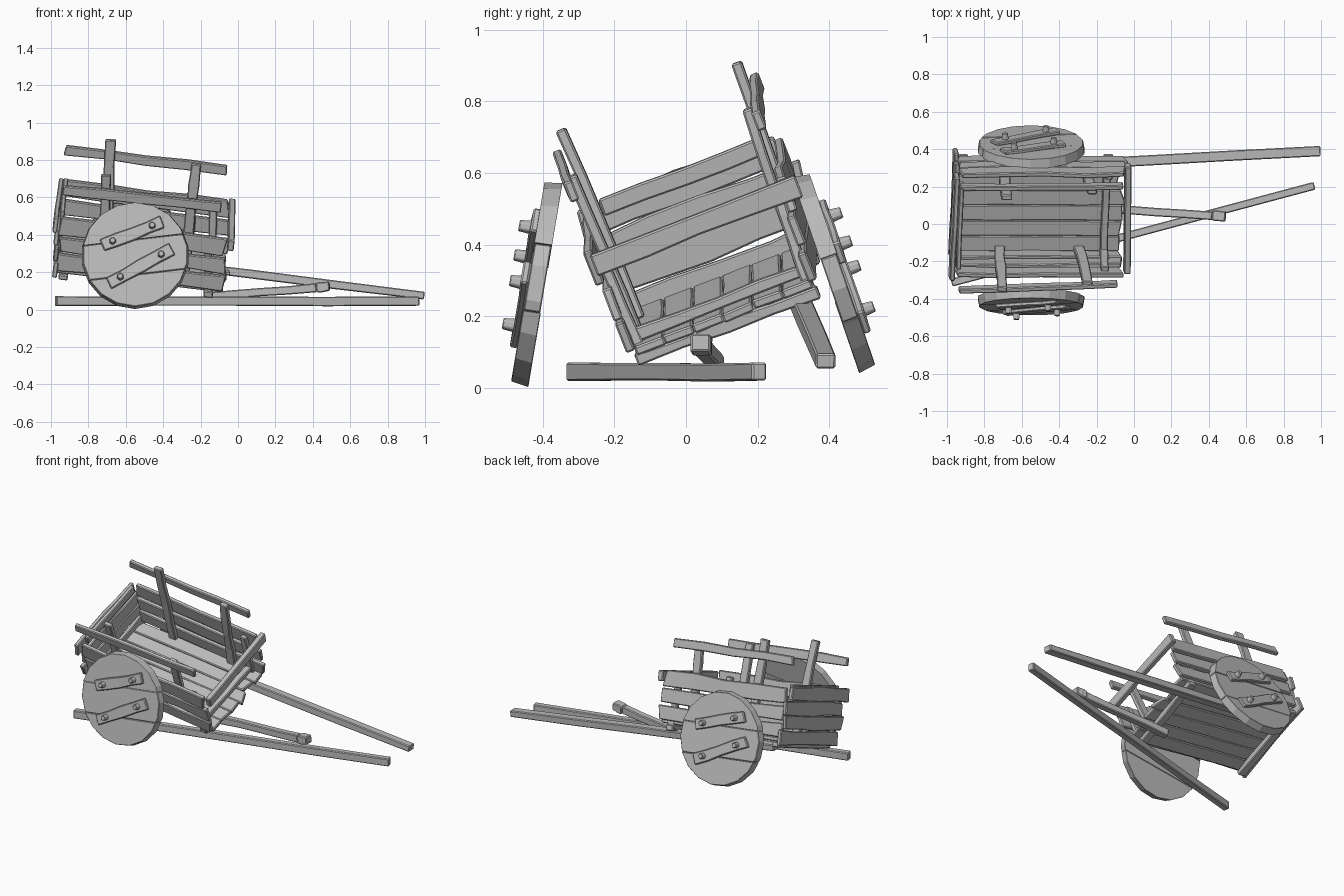
import bpy, bmesh, math, random
from mathutils import Vector, Matrix

random.seed(4)
if "Cube" in bpy.data.objects:
    bpy.data.objects.remove(bpy.data.objects["Cube"])

wood = bpy.data.materials.new("weathered grey wood")
wood.use_nodes = True
GREY = (0.5, 0.5, 0.5, 1)
wood.diffuse_color = GREY
wood.node_tree.nodes["Principled BSDF"].inputs["Base Color"].default_value = GREY

# The cart body leans to one side and dips toward the shafts
BODY = (Matrix.Translation((-0.07, 0.115, 0.168))
        @ Matrix.Rotation(math.radians(6.8), 4, 'Y')
        @ Matrix.Rotation(math.radians(21), 4, 'X'))
WORLD = Matrix.Identity(4)


def finish(name, bm, frame, bevel):
    bmesh.ops.recalc_face_normals(bm, faces=bm.faces)
    mesh = bpy.data.meshes.new(name)
    bm.to_mesh(mesh)
    bm.free()
    mesh.materials.append(wood)
    ob = bpy.data.objects.new(name, mesh)
    ob.matrix_world = frame
    bpy.context.collection.objects.link(ob)
    mod = ob.modifiers.new("worn edges", 'BEVEL')
    mod.width = bevel
    mod.segments = 1
    mod.limit_method = 'ANGLE'


def board(name, a, b, width, thick, up=(0, 0, 1), frame=BODY, rough=0.004, ragged=0.0,
          sections=5):
    """A hewn board from a to b; width runs along up, with uneven edges and ragged ends."""
    a, b, up = Vector(a), Vector(b), Vector(up)
    along = (b - a).normalized()
    side = along.cross(up).normalized()
    up = side.cross(along)
    bm = bmesh.new()
    rings = []
    for i in range(sections):
        centre = a.lerp(b, i / (sections - 1))
        wobble = {u: random.uniform(-rough, rough) for u in (1, -1)}
        chip = {u: random.uniform(-ragged, ragged) for u in (1, -1)}
        bow = random.uniform(-rough, rough) * 0.5
        ring = []
        for u, s in ((1, 1), (1, -1), (-1, -1), (-1, 1)):
            p = centre + up * (u * width / 2 + wobble[u]) + side * (s * thick / 2 + bow)
            if i in (0, sections - 1):
                p += along * chip[u]
            ring.append(bm.verts.new(p))
        rings.append(ring)
    for r, q in zip(rings, rings[1:]):
        for k in range(4):
            bm.faces.new((r[k], r[(k + 1) % 4], q[(k + 1) % 4], q[k]))
    bm.faces.new(rings[0])
    bm.faces.new(rings[-1])
    finish(name, bm, frame, 0.005)


# Floor planks with broken front ends
for i in range(6):
    y = -0.22 + i * 0.088
    board("floor_plank", (-0.9, y, 0.03), (random.uniform(-0.03, 0.02), y, 0.03),
          0.087, 0.026, up=(0, 1, 0), rough=0.002, ragged=0.02)

# Cross beams under and over the floor
for x in (-0.08, -0.86):
    board("under_beam", (x, -0.272, -0.002), (x, 0.272, -0.002), 0.035, 0.05)
board("floor_batten", (-0.09, -0.25, 0.065), (-0.09, 0.25, 0.065), 0.035, 0.04)

# Side walls, corner posts, stakes and upper rails
for side, label in ((-1, "right"), (1, "left")):
    for z, width, front in ((0.075, 0.09, 0.0), (0.178, 0.085, -0.01), (0.285, 0.1, -0.02)):
        y = side * (0.268 + z * 0.06)
        board(label + "_wall_plank", (-0.9, y, z + 0.01), (front, y, z),
              width, 0.026, rough=0.008, ragged=0.015)
    board(label + "_corner_post", (-0.08, side * 0.25, -0.01), (-0.11, side * 0.262, 0.31),
          0.045, 0.03, up=(1, 0, 0))
    for foot, top, height in ((-0.65, -0.695, 0.61), (-0.22, -0.225, 0.53)):
        board(label + "_stake", (foot, side * 0.245, 0.04), (top, side * 0.262, height),
              0.055, 0.03, up=(1, 0, 0))
for label, back, front in (("right", -0.305, -0.272), ("left", 0.285, 0.288)):
    board(label + "_upper_rail", (-0.93, back, 0.512), (-0.055, front, 0.507),
          0.052, 0.026, rough=0.005, ragged=0.015)

# Front top bar
board("front_top_bar", (0.01, -0.285, 0.3), (-0.01, 0.33, 0.3), 0.06, 0.035)

# Rear panel with staggered planks, and its top rail
for i, shift in enumerate((0.01, -0.015, 0.015, -0.02)):
    z = 0.045 + i * 0.09
    x = -0.9 - z * 0.1
    board("rear_plank", (x, shift - 0.3, z), (x, shift + 0.3, z),
          0.085, 0.026, rough=0.007, ragged=0.01)
board("rear_top_rail", (-0.905, -0.245, 0.34), (-0.905, 0.245, 0.34), 0.05, 0.025)

# Shafts: one still under the cart, one fallen on the ground, and a loose beam
board("left_shaft", (-0.86, 0.29, 0.305), (0.995, 0.39, 0.075), 0.045, 0.055,
      frame=WORLD, rough=0.002)
board("fallen_shaft", (-0.975, -0.315, 0.045), (0.965, 0.205, 0.045), 0.05, 0.042,
      frame=WORLD, rough=0.002)
board("loose_beam", (-0.18, 0.085, 0.065), (0.42, 0.045, 0.118), 0.045, 0.045, frame=WORLD)
board("loose_beam_tip", (0.42, 0.045, 0.118), (0.49, 0.04, 0.124), 0.05, 0.055, frame=WORLD)

# Solid wheels: plank disc, two battens and four bolts on the outer face
RADIUS, THICK = 0.289, 0.05
BATTENS = (((-0.18, 0.045), (0.15, 0.175)), ((-0.14, -0.16), (0.2, 0.03)))
LINE = Vector((-0.12, 1, 0)).normalized()


def wheel(label, frame):
    cuts = (-0.5, -0.11, 0.08, 0.5)
    for i, (low, high) in enumerate(zip(cuts, cuts[1:])):
        bm = bmesh.new()
        bmesh.ops.create_cone(bm, cap_ends=True, segments=18, radius1=RADIUS,
                              radius2=RADIUS - 0.008, depth=THICK - 0.003 * (i % 2))
        for limit, sign in ((low + 0.001, -1), (high - 0.001, 1)):
            geom = bm.verts[:] + bm.edges[:] + bm.faces[:]
            cut = bmesh.ops.bisect_plane(bm, geom=geom, plane_co=LINE * limit,
                                         plane_no=LINE * sign, clear_outer=True)
            edges = [e for e in cut["geom_cut"] if isinstance(e, bmesh.types.BMEdge)]
            if edges:
                bmesh.ops.edgeloop_fill(bm, edges=edges)
        finish(label + "_wheel_plank", bm, frame, 0.003)
    z = THICK / 2 + 0.008
    for p, q in BATTENS:
        a, b = Vector((*p, z)), Vector((*q, z))
        across = Vector((0, 0, 1)).cross(b - a)
        board(label + "_wheel_batten", a, b, 0.068, 0.022, up=across, frame=frame, ragged=0.006)
        for t in (0.18, 0.82):
            bm = bmesh.new()
            bmesh.ops.create_cone(bm, cap_ends=True, segments=6, radius1=0.021,
                                  radius2=0.017, depth=0.04)
            spot = Matrix.Translation(a.lerp(b, t) + Vector((0, 0, 0.022)))
            finish(label + "_wheel_bolt", bm, frame @ spot, 0.003)


def wheel_frame(centre, side, lean):
    out = Vector((0, side * math.cos(lean), math.sin(lean)))
    right = Vector((-side, 0, 0))
    rot = Matrix((right, out.cross(right), out)).transposed().to_4x4()
    return Matrix.Translation(centre) @ rot


wheel("right", wheel_frame((-0.55, -0.417, 0.292), -1, math.radians(9.5)))
wheel("left", wheel_frame((-0.55, 0.413, 0.323), 1, math.radians(19)))
